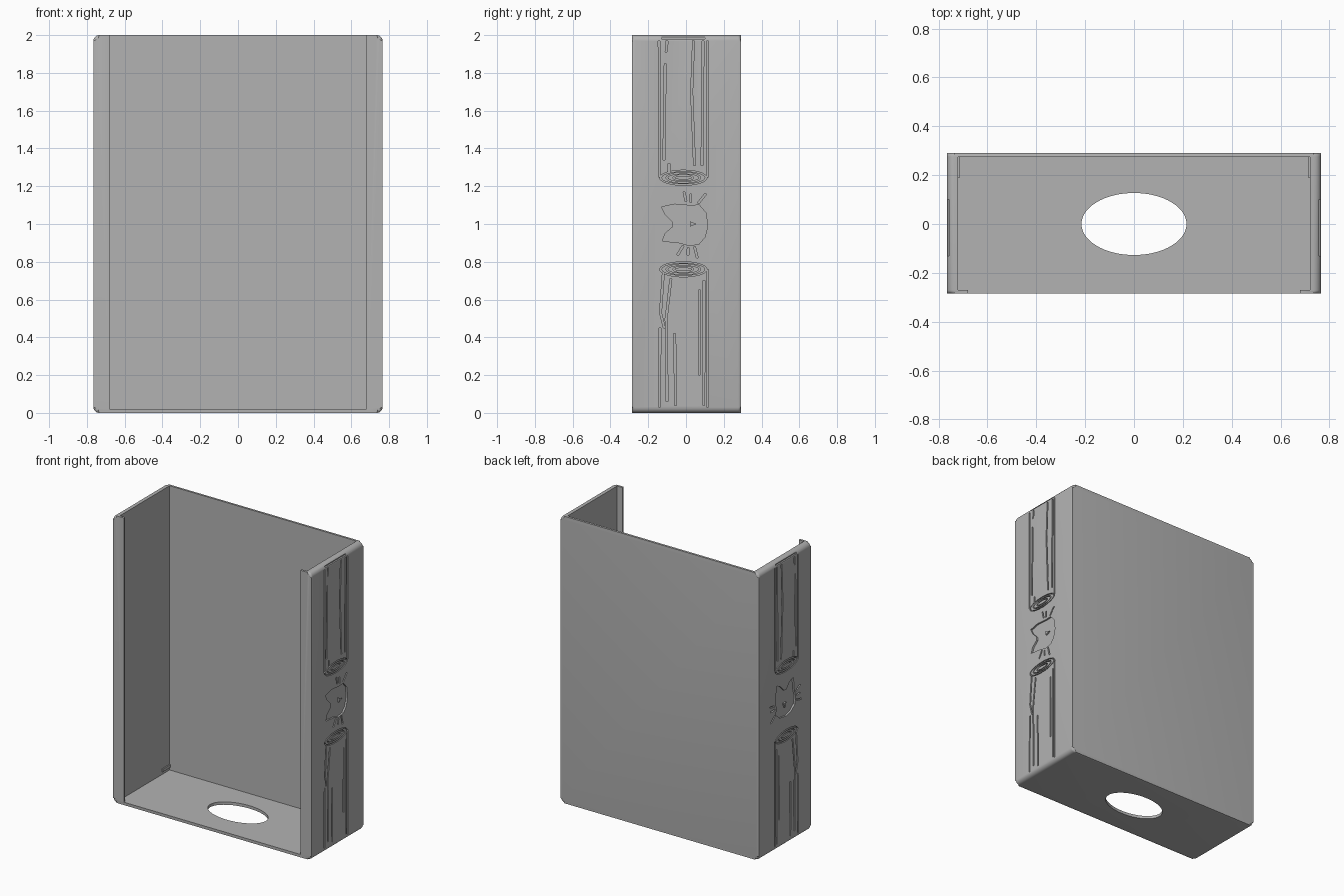
import bpy, bmesh, math
from mathutils import Vector

if "Cube" in bpy.data.objects:
    bpy.data.objects.remove(bpy.data.objects["Cube"])

W, FRONT, BACK, H = 0.765, -0.285, 0.29, 2.0
DEPTH = 0.012

grey = bpy.data.materials.new("matte grey")
grey.use_nodes = True
colour = (0.45, 0.45, 0.45, 1)
grey.diffuse_color = colour
grey.node_tree.nodes["Principled BSDF"].inputs["Base Color"].default_value = colour


def make(name, bm):
    bmesh.ops.recalc_face_normals(bm, faces=bm.faces)
    mesh = bpy.data.meshes.new(name)
    bm.to_mesh(mesh)
    bm.free()
    ob = bpy.data.objects.new(name, mesh)
    bpy.context.collection.objects.link(ob)
    mesh.materials.append(grey)
    return ob


def extrude(bm, points, offset):
    """Closed prism from a planar outline."""
    bottom = [bm.verts.new(p) for p in points]
    top = [bm.verts.new(Vector(p) + Vector(offset)) for p in points]
    n = len(points)
    faces = [bm.faces.new(bottom), bm.faces.new(top[::-1])]
    for i in range(n):
        j = (i + 1) % n
        bm.faces.new((bottom[i], top[i], top[j], bottom[j]))
    return faces


def box(name, x0, x1, y0, y1, z0, z1):
    bm = bmesh.new()
    extrude(bm, [(x0, y0, z0), (x1, y0, z0), (x1, y1, z0), (x0, y1, z0)], (0, 0, z1 - z0))
    return make(name, bm)


def cut(target, cutter):
    mod = target.modifiers.new("cut", 'BOOLEAN')
    mod.operation, mod.object, mod.solver = 'DIFFERENCE', cutter, 'EXACT'
    mod.use_self = True
    bpy.context.view_layer.objects.active = target
    bpy.ops.object.modifier_apply(modifier=mod.name)
    bpy.data.objects.remove(cutter)


def ellipse(cy, cz, ry, rz, n=32):
    return [(cy + ry * math.cos(2 * math.pi * i / n), cz + rz * math.sin(2 * math.pi * i / n))
            for i in range(n)]


def side_prism(bm, outline, side, x0, x1):
    extrude(bm, [(side * x0, y, z) for y, z in outline], (side * (x1 - x0), 0, 0))


def groove(bm, path, side, width=0.01):
    """Narrow engraved stroke along an open path on a side wall."""
    pts = [Vector(p) for p in path]
    left, right = [], []
    for i, p in enumerate(pts):
        d = (pts[min(i + 1, len(pts) - 1)] - pts[max(i - 1, 0)]).normalized()
        n = Vector((-d.y, d.x)) * width / 2
        left.append(p + n)
        right.append(p - n)
    side_prism(bm, left + right[::-1], side, W - DEPTH, W + 0.02)


# Case body: rounded front outline, softened front and back rims
outline, r = [], 0.03
for k, (sx, cz) in enumerate([(1, H - r), (-1, H - r), (-1, r), (1, r)]):
    for s in range(6):
        a = math.pi / 2 * (k + s / 5)
        outline.append((sx * (W - r) + r * math.cos(a), FRONT, cz + r * math.sin(a)))
bm = bmesh.new()
caps = extrude(bm, outline, (0, BACK - FRONT, 0))
rims = list({e for f in caps for e in f.edges})
bmesh.ops.bevel(bm, geom=rims, offset=0.014, segments=4, profile=0.5, affect='EDGES')
case = make("case_body", bm)

# Open cavity, front opening and oval floor hole
cut(case, box("cavity", -0.72, 0.72, -0.27, 0.275, 0.02, 2.2))
cut(case, box("front_opening", -0.68, 0.68, -0.5, 0, 0.02, 2.2))
bm = bmesh.new()
extrude(bm, [(x, y, -0.1) for x, y in ellipse(0, 0, 0.215, 0.127, 64)], (0, 0, 0.3))
cut(case, make("floor_hole", bm))

# Bark lines of the upper and lower log, as (y, z) strokes
strokes = [
    [(-0.14, 1.25), (-0.142, 1.97)], [(0.113, 1.25), (0.113, 1.97)],
    [(-0.13, 1.985), (0.1, 1.985)],
    [(-0.117, 1.34), (-0.11, 1.85)], [(-0.105, 1.91), (-0.1, 1.97)],
    [(0.045, 1.31), (0.03, 1.7), (0.04, 1.97)], [(0.085, 1.31), (0.09, 1.97)],
    [(-0.09, 1.27), (-0.09, 1.32)],
    [(-0.14, 0.03), (-0.138, 0.45)], [(-0.115, 0.45), (-0.135, 0.53), (-0.12, 0.74)],
    [(0.113, 0.03), (0.113, 0.76)],
    [(-0.1, 0.06), (-0.105, 0.5), (-0.08, 0.71)], [(-0.055, 0.04), (-0.06, 0.42)],
    [(0.07, 0.2), (0.072, 0.65)], [(0.094, 0.04), (0.095, 0.7)],
]

# Animal head, centred on its own origin with the ears toward -u
head = [(-0.13, 0.09), (-0.06, 0.105), (0.02, 0.098), (0.07, 0.1), (0.105, 0.06), (0.115, -0.01),
        (0.1, -0.07), (0.07, -0.105), (0.02, -0.115), (-0.03, -0.1), (-0.125, -0.09),
        (-0.11, -0.05), (-0.07, -0.015), (-0.07, 0.01), (-0.11, 0.05)]
whiskers = [[(0, 0.12), (-0.01, 0.17)], [(0.025, 0.115), (0.025, 0.16)], [(0.065, 0.11), (0.105, 0.16)],
            [(-0.015, -0.115), (-0.045, -0.165)], [(0.012, -0.125), (0.01, -0.165)],
            [(0.045, -0.12), (0.06, -0.18)]]
nose = [(0.02, 0.015), (0.055, 0), (0.02, -0.015)]

for side, name in ((1, "left"), (-1, "right")):
    # The head lies sideways on one wall and upright on the other
    def place(points):
        return [(u, 1 + v) if side > 0 else (v, 1.01 - u) for u, v in points]

    bm = bmesh.new()
    for path in strokes + [place(w) for w in whiskers]:
        groove(bm, path, side)
    side_prism(bm, place(head), side, W - DEPTH, W + 0.02)
    cut(case, make("engraving", bm))

    # Growth rings on the log ends: cut an oval, then refill its middle
    for cz in (1.245, 0.76):
        for k, (ry, rz) in enumerate([(0.125, 0.04), (0.092, 0.028), (0.055, 0.016)]):
            bm = bmesh.new()
            outer, inner = ellipse(0 - 0.014, cz, ry, rz), ellipse(-0.014, cz, ry - 0.009, rz - 0.006)
            rows = [[bm.verts.new((side * x, y, z)) for y, z in loop]
                    for x, loop in ((W - DEPTH, outer), (W + 0.02, outer), (W + 0.02, inner), (W - DEPTH, inner))]
            for a in range(4):
                b, n = (a + 1) % 4, len(outer)
                for i in range(n):
                    j = (i + 1) % n
                    bm.faces.new((rows[a][i], rows[a][j], rows[b][j], rows[b][i]))
            cut(case, make("growth_ring", bm))

    # Raised nose and small inner support ledge
    bm = bmesh.new()
    side_prism(bm, place(nose), side, W - DEPTH - 0.002, W - 0.001)
    make(name + "_nose", bm)
    xs = sorted((side * 0.712, side * 0.725))
    box(name + "_inner_ledge", xs[0], xs[1], 0.19, 0.277, 0.04, 0.06)

# Smooth rounded rims, sharp edges elsewhere
bpy.ops.object.select_all(action='DESELECT')
case.select_set(True)
bpy.context.view_layer.objects.active = case
bpy.ops.object.shade_smooth_by_angle(angle=math.radians(30))
